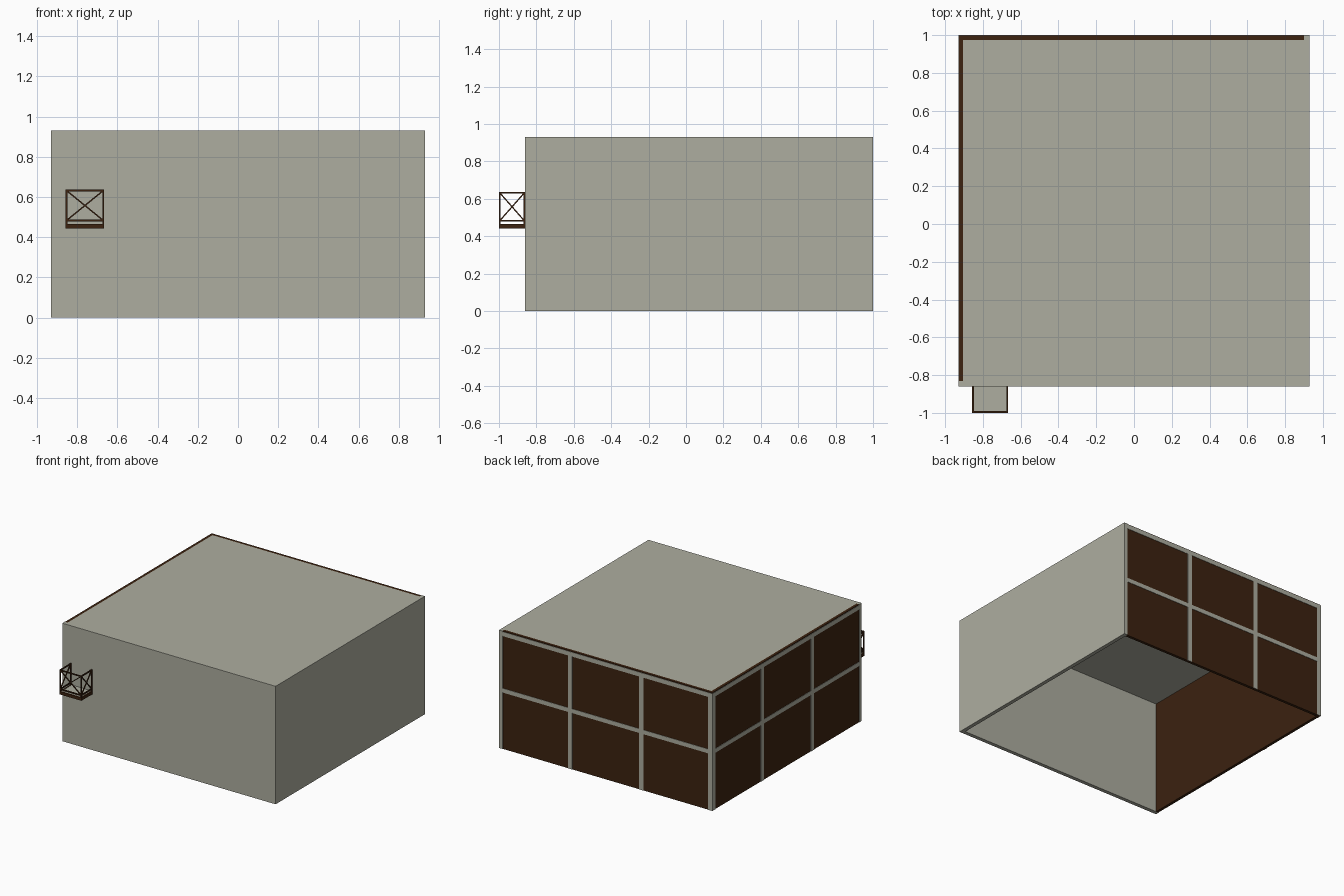
import bpy, math
from mathutils import Vector

if "Cube" in bpy.data.objects:
    bpy.data.objects.remove(bpy.data.objects["Cube"])


def material(name, rgb):
    m = bpy.data.materials.new(name)
    m.diffuse_color = (*rgb, 1)
    m.use_nodes = True
    m.node_tree.nodes["Principled BSDF"].inputs["Base Color"].default_value = m.diffuse_color
    return m


CONCRETE = material("warm_grey", (0.42, 0.42, 0.35))
BROWN = material("dark_brown", (0.045, 0.016, 0.005))


def box(name, lo, hi, mat):
    """Axis-aligned block between two corners."""
    lo, hi = Vector(lo), Vector(hi)
    bpy.ops.mesh.primitive_cube_add(size=1, location=(lo + hi) / 2)
    ob = bpy.context.object
    ob.name = name
    ob.scale = hi - lo
    bpy.ops.object.transform_apply(location=False, rotation=False, scale=True)
    ob.data.materials.append(mat)
    return ob


def bar(name, a, b, t, mat):
    """Square bar running from a to b."""
    a, b = Vector(a), Vector(b)
    bpy.ops.mesh.primitive_cube_add(size=1, location=(a + b) / 2)
    ob = bpy.context.object
    ob.name = name
    ob.scale = (t, t, (b - a).length)
    ob.rotation_euler = (b - a).to_track_quat('Z', 'Y').to_euler()
    bpy.ops.object.transform_apply(location=False, rotation=True, scale=True)
    ob.data.materials.append(mat)
    return ob


# Room shell
X, Y0, Y1, H = 0.93, -0.86, 1.0, 0.93
T, G, P = 0.03, 0.025, 0.003   # wall, glazed wall, frame projection
box("front_wall", (-X, Y0, 0), (X, Y0 + T, H), CONCRETE)
box("right_wall", (X - T, Y0 + T, 0), (X, Y1, H), CONCRETE)
box("roof", (-X + G, Y0 + T, H - T), (X - T, Y1 - G, H), CONCRETE)
box("back_glazing", (-X + P, Y1 - G, 0), (X - T, Y1 - P, H), BROWN)
box("left_glazing", (-X + P, Y0 + T, 0), (-X + G, Y1 - G, H), BROWN)

# Window frames on the two glazed walls
W = 0.036
TOP = H - 0.006
rows = [(0.445, 0.478), (TOP - 0.034, TOP)]
for z0, z1 in rows:
    box("back_frame_rail", (-X, Y1 - P, z0), (X - T, Y1, z1), CONCRETE)
    box("left_frame_rail", (-X, Y0 + T, z0), (-X + P, Y1 - P, z1), CONCRETE)
for x in (-X + W / 2, -0.31, 0.31):
    box("back_frame_post", (x - W / 2, Y1 - P, 0), (x + W / 2, Y1, TOP), CONCRETE)
for y in (Y1 - P - W / 2, 0.375, -0.245):
    box("left_frame_post", (-X, y - W / 2, 0), (-X + P, y + W / 2, TOP), CONCRETE)

# Balcony floor with a brown edge
bx0, bx1, by0, by1 = -0.858, -0.666, -1.0, Y0
fz0, fz1, e = 0.442, 0.466, 0.01
box("balcony_floor", (bx0 + e, by0 + e, fz0 + 0.002), (bx1 - e, by1, fz1 - 0.001), CONCRETE)
box("balcony_front_edge", (bx0, by0, fz0), (bx1, by0 + e, fz1), BROWN)
for x in (bx0, bx1 - e):
    box("balcony_side_edge", (x, by0 + e, fz0), (x + e, by1, fz1), BROWN)

# Balcony railings: posts, two rails and a cross brace per side
t = 0.009
h = t / 2
rz0, rz1 = 0.483, 0.632
xl, xr, yf, yb = bx0 + h, bx1 - h, by0 + h, by1 - h
for x in (xl, xr):
    for y in (yf, yb):
        bar("railing_post", (x, y, fz1), (x, y, rz1 + h), t, BROWN)
sides = [((xl, yf), (xr, yf)), ((xl, yf), (xl, yb)), ((xr, yf), (xr, yb))]
for a, b in sides:
    for z in (rz0, rz1):
        bar("railing_rail", (*a, z), (*b, z), t * 0.95, BROWN)
    bar("railing_brace", (*a, rz0), (*b, rz1), 0.007, BROWN)
    bar("railing_brace", (*a, rz1), (*b, rz0), 0.007, BROWN)
